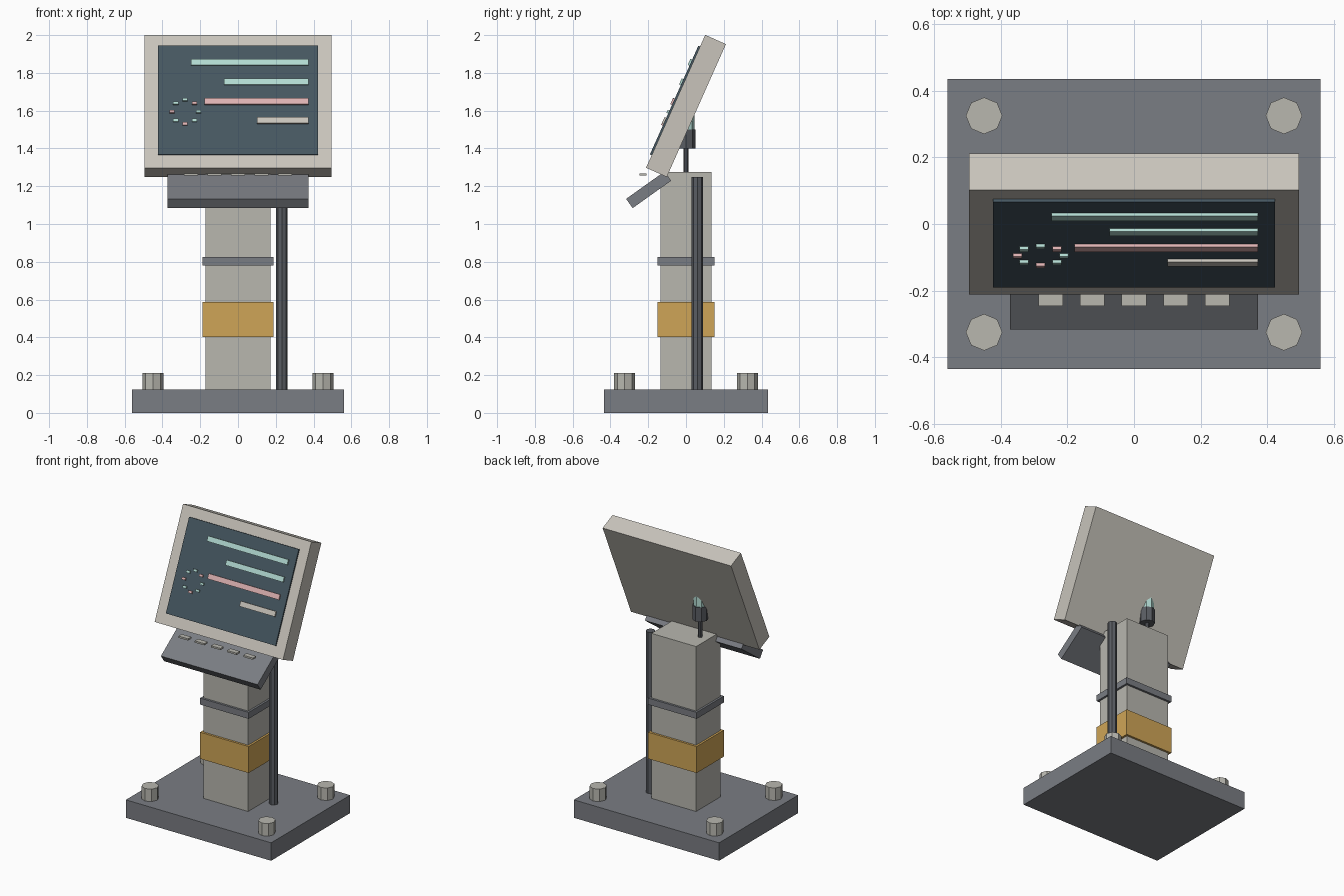
import bpy
import math
from mathutils import Matrix, Vector

default = bpy.data.objects.get("Cube")
if default:
    bpy.data.objects.remove(default, do_unlink=True)


def material(name, *srgb):
    """Flat material from 0-255 display values, stored as linear."""
    lin = [c / 3294 if c < 11 else ((c / 255 + 0.055) / 1.055) ** 2.4 for c in srgb]
    mat = bpy.data.materials.new(name)
    mat.use_nodes = True
    mat.diffuse_color = (*lin, 1)
    mat.node_tree.nodes["Principled BSDF"].inputs["Base Color"].default_value = (*lin, 1)
    return mat


STONE = material("warm grey", 184, 183, 175)
CASE = material("pale casing", 200, 196, 187)
STEEL = material("steel grey", 122, 125, 131)
DARK = material("dark grey", 90, 93, 99)
GLASS = material("screen blue", 69, 86, 96)
MINT = material("mint", 178, 218, 210)
PINK = material("pink", 222, 178, 178)
AMBER = material("amber", 207, 165, 87)


def place(obj, name, mat, frame):
    obj.name = obj.data.name = name
    obj.data.materials.append(mat)
    obj.matrix_world = frame @ obj.matrix_world
    return obj


def box(name, mat, centre, size, frame=Matrix()):
    bpy.ops.mesh.primitive_cube_add(size=1)
    obj = bpy.context.object
    obj.data.transform(Matrix.Diagonal((*size, 1)))
    obj.matrix_world = Matrix.Translation(centre)
    return place(obj, name, mat, frame)


def post(name, mat, x, y, bottom, top, radius, sides=8):
    bpy.ops.mesh.primitive_cylinder_add(vertices=sides, radius=radius, depth=top - bottom)
    obj = bpy.context.object
    obj.matrix_world = Matrix.Translation((x, y, (bottom + top) / 2))
    return place(obj, name, mat, Matrix())


def tilted(centre, degrees):
    return Matrix.Translation(centre) @ Matrix.Rotation(math.radians(degrees), 4, "X")


# Base plate with corner bolts
box("base_plate", STEEL, (0, 0, 0.0625), (1.12, 0.87, 0.125))
for side, x in (("right", -0.45), ("left", 0.45)):
    for end, y in (("front", -0.325), ("back", 0.325)):
        post(f"{end}_{side}_bolt", STONE, x, y, 0.125, 0.212, 0.055)

# Column, its bands and the cable pipe
box("column", STONE, (0, 0, 0.7), (0.345, 0.27, 1.15))
box("amber_band", AMBER, (0, 0, 0.495), (0.374, 0.3, 0.185))
box("steel_band", STEEL, (0, 0, 0.803), (0.374, 0.3, 0.045))
post("cable_pipe", DARK, 0.232, 0.06, 0.125, 1.25, 0.03)

# Tilted display head
head = tilted((0, 0, 1.625), -24)
box("display_casing", CASE, (0, 0, 0), (0.99, 0.12, 0.77), head)
box("screen", GLASS, (0, -0.063, 0.003), (0.846, 0.014, 0.63), head)

# Raised readout bars, all ending at the same right-hand margin
MARGIN, FACE = 0.372, -0.074
bars = ((0.62, 0.22, MINT), (0.445, 0.107, MINT), (0.55, -0.008, PINK), (0.272, -0.118, CASE))
for i, (width, z, mat) in enumerate(bars):
    box(f"readout_bar_{i + 1}", mat, (MARGIN - width / 2, FACE, z), (width, 0.012, 0.035), head)

# Ring of small dial marks, counted clockwise from the top
for i in range(8):
    a = i * math.tau / 8
    spot = Vector((-0.28 + 0.07 * math.sin(a), FACE, -0.067 + 0.07 * math.cos(a)))
    box(f"dial_mark_{i + 1}", PINK if i in (1, 4, 6) else MINT, spot, (0.027, 0.012, 0.016), head)

# Sloping control tray and its keys
box("control_tray", STEEL, (0, 0, 0), (0.745, 0.25, 0.06), tilted((0, -0.198, 1.181), 35.5))
for i in range(5):
    box(f"key_{i + 1}", STONE, (0.125 * (i - 2), -0.228, 1.262), (0.074, 0.036, 0.012))

# Beacon standing on the column behind the display
post("beacon_stem", DARK, -0.11, 0, 1.27, 1.41, 0.013)
post("beacon_body", DARK, -0.11, 0, 1.4, 1.5, 0.05)
post("beacon_lamp", MINT, -0.11, 0, 1.5, 1.61, 0.044)
